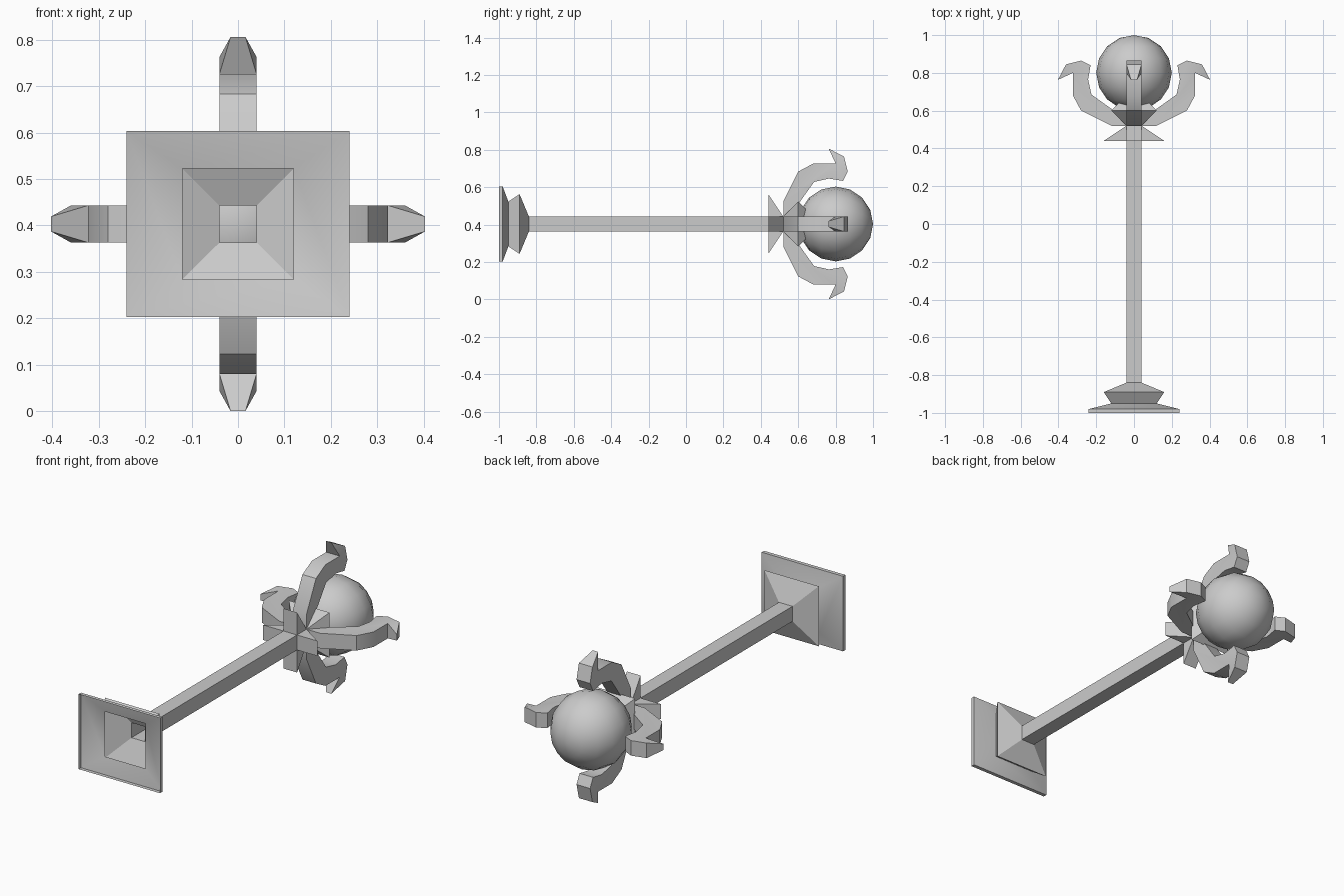
import bpy
import bmesh
import math
from mathutils import Matrix

CENTRE_Z = 0.403   # height of the shaft axis
HALF = 0.04        # half width of shaft, fins and claws

cube = bpy.data.objects.get("Cube")
if cube:
    bpy.data.objects.remove(cube, do_unlink=True)

# Single grey material
grey = bpy.data.materials.new("plain grey")
grey.use_nodes = True
colour = (0.6, 0.6, 0.6, 1)
grey.diffuse_color = colour
grey.node_tree.nodes["Principled BSDF"].inputs["Base Color"].default_value = colour


def finish(bm, name, closed=True):
    if closed:
        bmesh.ops.recalc_face_normals(bm, faces=bm.faces)
    bmesh.ops.translate(bm, verts=bm.verts, vec=(0, 0, CENTRE_Z))
    mesh = bpy.data.meshes.new(name)
    bm.to_mesh(mesh)
    bm.free()
    mesh.materials.append(grey)
    obj = bpy.data.objects.new(name, mesh)
    bpy.context.collection.objects.link(obj)
    bpy.ops.object.select_all(action='DESELECT')
    obj.select_set(True)
    bpy.context.view_layer.objects.active = obj
    bpy.ops.object.shade_smooth_by_angle(angle=math.radians(30))
    return obj


def square_tube(name, sections):
    """Open skin through rectangular sections (y, half x, half z)."""
    bm = bmesh.new()
    rings = [[bm.verts.new((sx * hx, y, sz * hz))
              for sx, sz in ((1, 1), (-1, 1), (-1, -1), (1, -1))]
             for y, hx, hz in sections]
    for a, b in zip(rings, rings[1:]):
        for i in range(4):
            j = (i + 1) % 4
            bm.faces.new((a[i], a[j], b[j], b[i]))
    return finish(bm, name, closed=False)


def prong(name, profile, angle, tip=None):
    """Flat profile of (y, radius) points given width; the tip point is narrowed."""
    bm = bmesh.new()
    sides = []
    for s in (-1, 1):
        sides.append([bm.verts.new((s * (0.016 if i == tip else HALF), y, r))
                      for i, (y, r) in enumerate(profile)])
    n = len(profile)
    for side in sides:
        bm.faces.new([v for i, v in enumerate(side) if i != tip])
        if tip is not None:
            bm.faces.new(side[tip - 1:tip + 2])
    for i in range(n):
        j = (i + 1) % n
        bm.faces.new((sides[0][i], sides[0][j], sides[1][j], sides[1][i]))
    bm.transform(Matrix.Rotation(angle, 4, 'Y'))
    return finish(bm, name)


# Stepped hollow foot, open at the front
square_tube("foot", [(-1, 0.24, 0.2), (-0.98, 0.24, 0.2), (-0.95, 0.12, 0.12),
                     (-0.89, 0.16, 0.16), (-0.84, HALF, HALF)])

# Hollow shaft and the flared socket holding the ball
square_tube("shaft", [(-0.84, HALF, HALF), (0.52, HALF, HALF)])
square_tube("socket", [(0.52, HALF, HALF), (0.6, 0.12, 0.12), (0.64, 0.08, 0.08)])

# Swept-back fins and hooked claws, four of each around the shaft
fin = [(0.44, 0.04), (0.44, 0.16), (0.52, 0.04)]
claw = [(0.52, 0.04), (0.52, 0.12), (0.6, 0.28), (0.68, 0.323), (0.8, 0.323),
        (0.763, 0.403), (0.845, 0.36), (0.865, 0.28), (0.84, 0.23),
        (0.765, 0.243), (0.685, 0.225), (0.61, 0.12)]
for k, place in enumerate(("top", "left", "bottom", "right")):
    prong(place + "_fin", fin, k * math.pi / 2)
    prong(place + "_claw", claw, k * math.pi / 2, tip=5)

# Ball with its poles along the shaft
bm = bmesh.new()
bmesh.ops.create_uvsphere(bm, u_segments=16, v_segments=8, radius=0.2)
bm.transform(Matrix.Translation((0, 0.8, 0)) @ Matrix.Rotation(math.pi / 2, 4, 'X'))
finish(bm, "ball")
